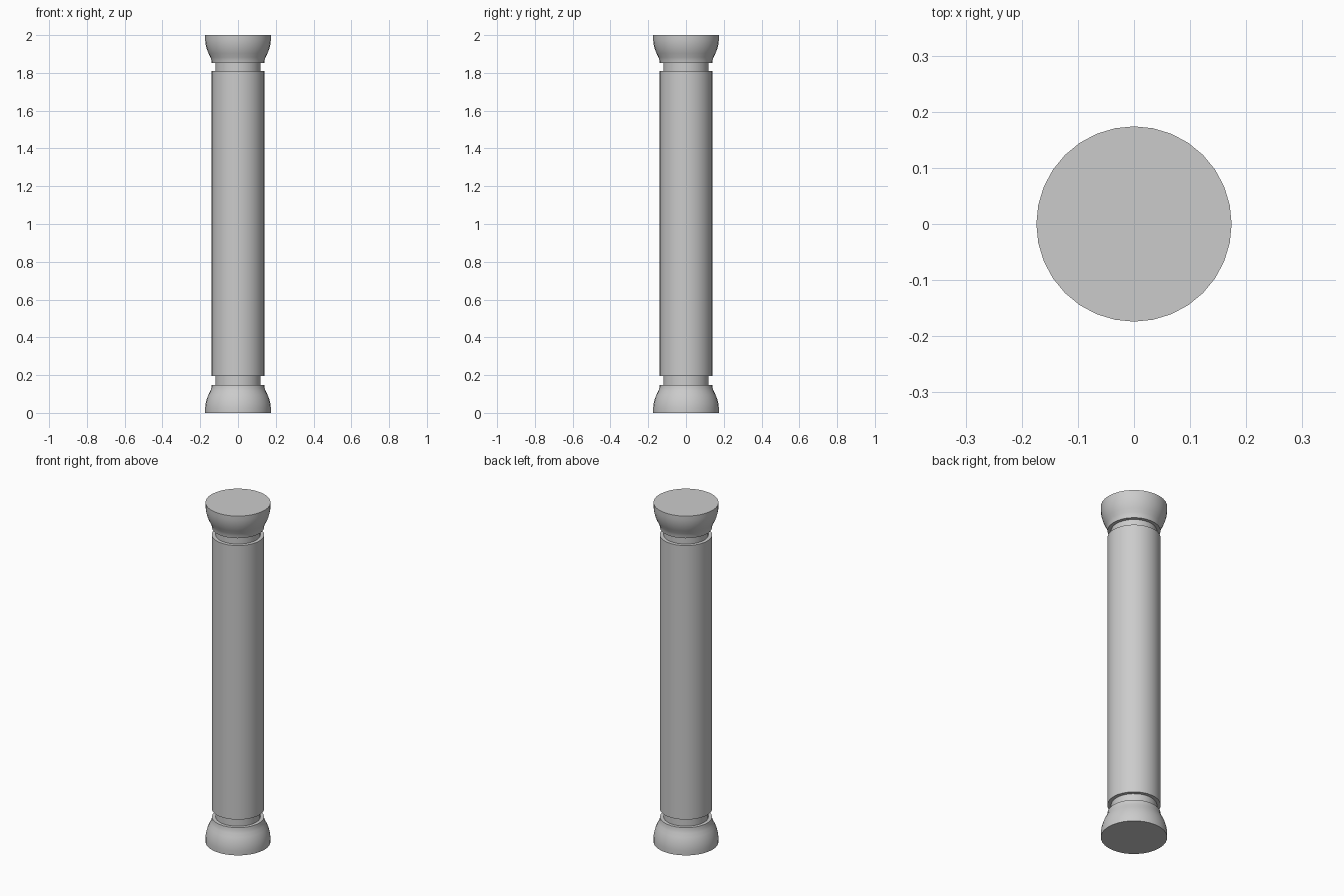
import bpy, bmesh, math

if "Cube" in bpy.data.objects:
    bpy.data.objects.remove(bpy.data.objects["Cube"])

SIDES = 32
HEIGHT = 2.0


def lathe(name, profile):
    """Revolve (radius, z) points around z, with both ends capped."""
    bm = bmesh.new()
    rings = []
    for r, z in profile:
        rings.append([bm.verts.new((r * math.cos(2 * math.pi * i / SIDES),
                                    r * math.sin(2 * math.pi * i / SIDES), z))
                      for i in range(SIDES)])
    for low, high in zip(rings, rings[1:]):
        for i in range(SIDES):
            j = (i + 1) % SIDES
            bm.faces.new((low[i], low[j], high[j], high[i]))
    bm.faces.new(rings[0][::-1])
    bm.faces.new(rings[-1])
    mesh = bpy.data.meshes.new(name)
    bm.to_mesh(mesh)
    bm.free()
    obj = bpy.data.objects.new(name, mesh)
    bpy.context.collection.objects.link(obj)
    bpy.ops.object.select_all(action='DESELECT')
    obj.select_set(True)
    bpy.context.view_layer.objects.active = obj
    bpy.ops.object.shade_smooth_by_angle(angle=math.radians(35))
    return obj


def flipped(profile):
    return [(r, HEIGHT - z) for r, z in reversed(profile)]


# Bell-shaped base, mirrored as the capital
bell = [(0.174, 0), (0.174, 0.026), (0.171, 0.05), (0.165, 0.074),
        (0.156, 0.097), (0.146, 0.117), (0.141, 0.132), (0.139, 0.147)]
lathe("base", bell)
lathe("capital", flipped(bell))

# Recessed necks between the bells and the shaft
neck = [(0.12, 0.147), (0.12, 0.195)]
lathe("lower_neck", neck)
lathe("upper_neck", flipped(neck))

# Main shaft
lathe("shaft", [(0.14, 0.195), (0.14, 1.81)])
